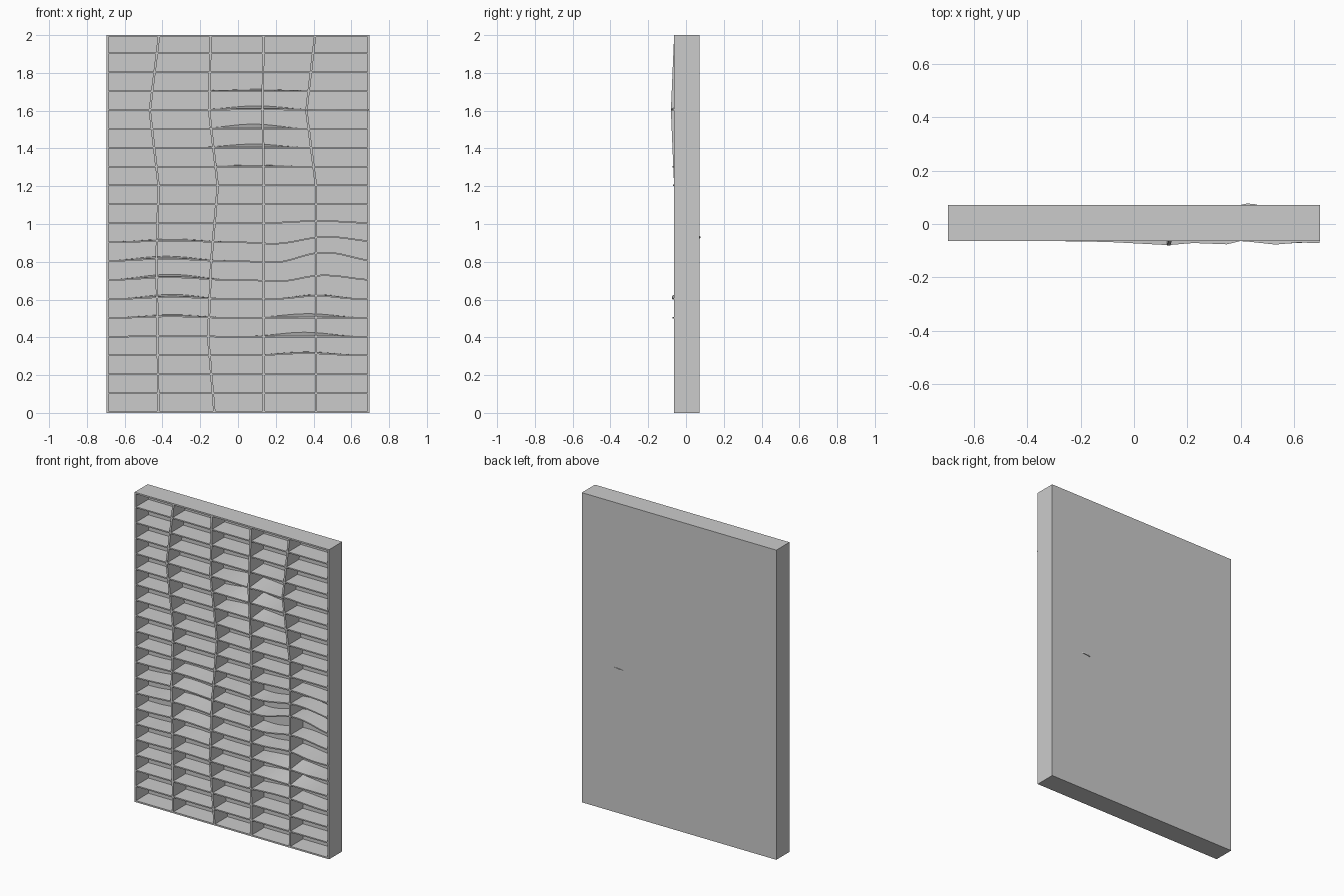
import bpy, bmesh, math

if "Cube" in bpy.data.objects:
    bpy.data.objects.remove(bpy.data.objects["Cube"])

W, FRONT, BACK, H = 0.695, -0.063, 0.071, 2.0
T = 0.010  # board thickness


def loft(name, rings):
    """Closed board through a list of four-corner sections."""
    bm = bmesh.new()
    vs = [[bm.verts.new(p) for p in r] for r in rings]
    for a, b in zip(vs, vs[1:]):
        for i in range(4):
            j = (i + 1) % 4
            bm.faces.new((a[i], a[j], b[j], b[i]))
    bm.faces.new(vs[0])
    bm.faces.new(vs[-1])
    bmesh.ops.recalc_face_normals(bm, faces=bm.faces)
    me = bpy.data.meshes.new(name)
    bm.to_mesh(me)
    bm.free()
    ob = bpy.data.objects.new(name, me)
    bpy.context.collection.objects.link(ob)
    return ob


def box(name, x0, x1, y0, y1, z0, z1):
    return loft(name, [[(x0, y0, z), (x1, y0, z), (x1, y1, z), (x0, y1, z)] for z in (z0, z1)])


def lerp(pts, t):
    for (a, va), (b, vb) in zip(pts, pts[1:]):
        if t <= b:
            return va + (vb - va) * max(0, (t - a) / (b - a))
    return pts[-1][1]


def bump(x, centre, half):
    d = abs(x - centre) / half
    return 0.5 + 0.5 * math.cos(math.pi * d) if d < 1 else 0


# Outer frame and back panel
box("left_side", -W, -W + T, FRONT, BACK, 0, H)
box("right_side", W - T, W, FRONT, BACK, 0, H)
box("bottom_board", -W, W, FRONT, BACK, 0, T)
box("top_board", -W, W, FRONT, BACK, H - T, H)
box("back_panel", -W, W, BACK - 0.008, BACK, 0, H)

# Bent upright dividers: (height, x) paths
paths = [
    [(0, -.422), (.4, -.425), (.8, -.432), (1.2, -.420), (1.6, -.467), (2, -.418)],
    [(0, -.125), (.4, -.158), (.8, -.142), (1.2, -.107), (1.6, -.153), (2, -.145)],
    [(0, .137), (.8, .135), (1.2, .137), (1.6, .130), (2, .135)],
    [(0, .413), (1.2, .413), (1.6, .362), (2, .408)],
]
for k, path in enumerate(paths):
    rings = []
    for z, x in path:
        f = FRONT - (0.017 if k == 2 and z == 1.6 else 0)
        z = min(max(z, 0.003), H - 0.003)
        b = BACK - 0.002
        rings.append([(x - .006, f, z), (x + .006, f, z), (x + .006, b, z), (x - .006, b, z)])
    loft("divider_%d" % (k + 1), rings)

# Warped shelves: level -> bumps (centre, half width, front rise, back rise)
warps = {
    17: [(.1, .25, .000, .006)],
    16: [(.1, .30, .004, .018)],
    15: [(.08, .28, .000, .022)],
    14: [(.08, .28, .000, .016)],
    13: [(.08, .25, .000, .005)],
    10: [(.43, .32, .012, .012)],
    9: [(.47, .30, .028, .028), (.22, .25, -.009, -.009), (-.35, .30, .008, .014)],
    8: [(.46, .28, .045, .045), (.2, .22, -.008, -.008), (-.38, .32, .012, .022)],
    7: [(.46, .26, .024, .024), (.22, .2, -.008, -.008), (-.36, .32, .014, .026)],
    6: [(.42, .22, .016, .020), (-.35, .28, .010, .020)],
    5: [(.37, .28, .000, .018), (-.35, .28, .007, .013)],
    4: [(.35, .28, .000, .020), (-.35, .28, .005, .005)],
    3: [(.36, .30, .012, .016), (-.35, .25, .003, .003)],
}
# Front edge overhang of a few shelves: (x, amount)
bulge = {
    16: [(-.35, 0), (-.1, .004), (.13, .016), (.22, .008), (.35, .013), (.40, 0),
         (.53, .014), (.62, .006), (.69, .009)],
    13: [(-.1, 0), (.13, .010), (.35, 0)],
    12: [(-.1, 0), (.13, .006), (.35, 0)],
    6: [(.40, 0), (.53, .012), (.69, .004)],
    5: [(.40, 0), (.53, .009), (.69, .004)],
}
for level in range(1, 20):
    rings = []
    for i in range(57):
        x = -W + .002 + (2 * W - .004) * i / 56
        z = level * 0.1
        zf = z + sum(f * bump(x, c, h) for c, h, f, b in warps.get(level, []))
        zb = z + sum(b * bump(x, c, h) for c, h, f, b in warps.get(level, []))
        y = FRONT - lerp(bulge.get(level, [(0, 0), (1, 0)]), x)
        b = BACK - 0.002
        if level == 9:
            b += 0.008 * bump(x, .43, .05)
        rings.append([(x, y, zf), (x, b, zb), (x, b, zb + .008), (x, y, zf + .008)])
    loft("shelf_%02d" % level, rings)
